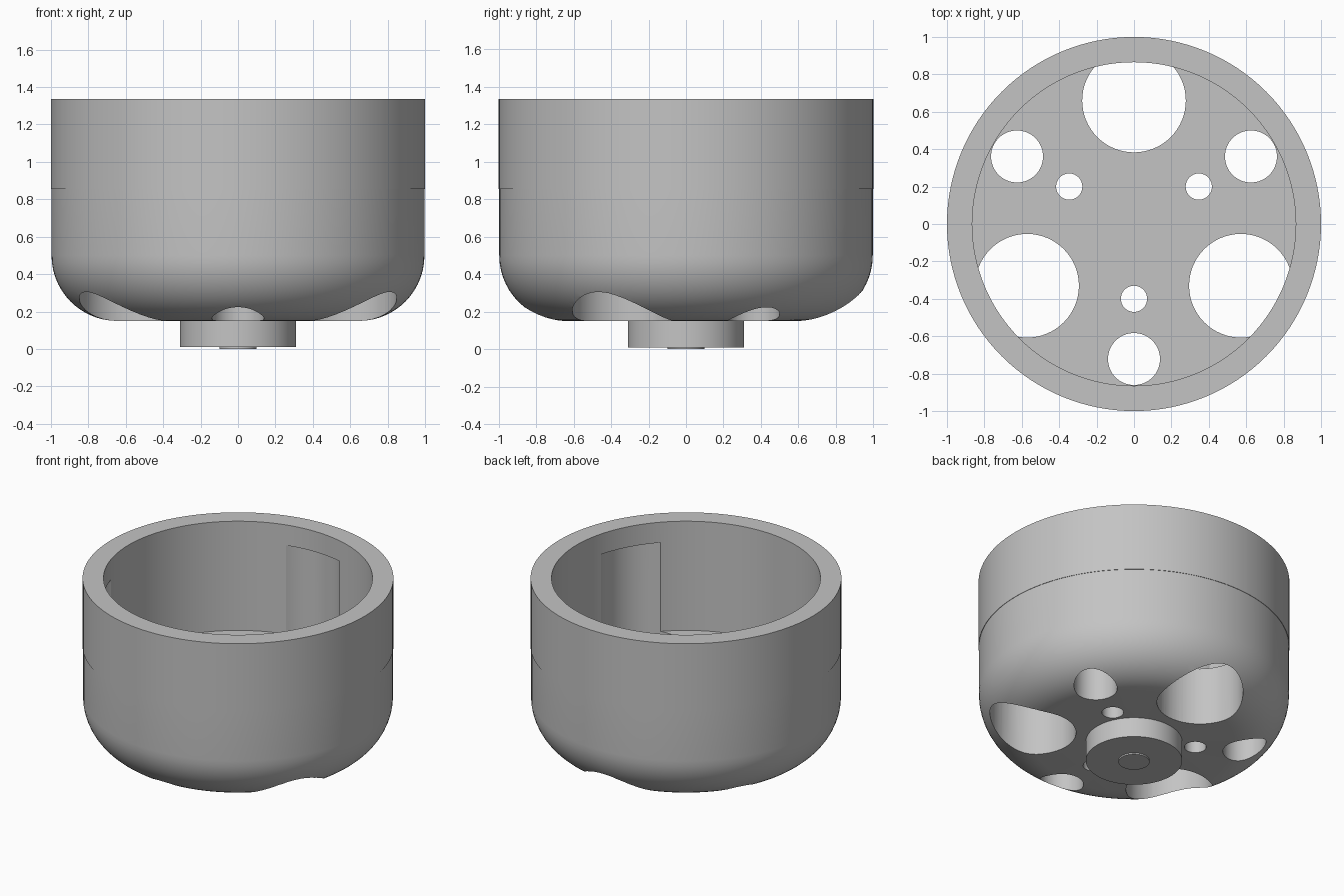
import bpy, bmesh
from math import sin, cos, pi, radians
from mathutils import Matrix, Vector

cube = bpy.data.objects.get("Cube")
if cube:
    bpy.data.objects.remove(cube, do_unlink=True)

SEGMENTS = 128
FLOOR_Z = 0.56
RIM_Z = 1.335
INNER_R = 0.865

grey = bpy.data.materials.new("metal grey")
grey.use_nodes = True
colour = (0.55, 0.55, 0.55, 1)
grey.diffuse_color = colour
grey.node_tree.nodes["Principled BSDF"].inputs["Base Color"].default_value = colour


def make_object(name, bm):
    bmesh.ops.recalc_face_normals(bm, faces=bm.faces)
    mesh = bpy.data.meshes.new(name)
    bm.to_mesh(mesh)
    bm.free()
    mesh.materials.append(grey)
    obj = bpy.data.objects.new(name, mesh)
    bpy.context.collection.objects.link(obj)
    return obj


def select_only(obj):
    bpy.ops.object.select_all(action='DESELECT')
    obj.select_set(True)
    bpy.context.view_layer.objects.active = obj


def lathe(name, profile):
    """Turn an (r, z) profile that starts and ends on the axis."""
    bm = bmesh.new()
    verts = [bm.verts.new((r, 0, z)) for r, z in profile]
    edges = [bm.edges.new(pair) for pair in zip(verts, verts[1:])]
    bmesh.ops.spin(bm, geom=verts + edges, cent=(0, 0, 0), axis=(0, 0, 1),
                   angle=2 * pi, steps=SEGMENTS, use_duplicate=False)
    bmesh.ops.remove_doubles(bm, verts=bm.verts, dist=0.0005)
    return make_object(name, bm)


def add_drill(bm, angle, distance, radius, bottom, top):
    a = radians(angle)
    place = Vector((distance * cos(a), distance * sin(a), (bottom + top) / 2))
    bmesh.ops.create_cone(bm, cap_ends=True, segments=64, radius1=radius,
                          radius2=radius, depth=top - bottom,
                          matrix=Matrix.Translation(place))


# Cup with rounded lower edge, thick floor and a fine step around the side
fillet = 0.35
side_r = 0.997
steps = 14
curve = [(side_r - fillet + fillet * sin(i / steps * pi / 2),
          0.15 + fillet - fillet * cos(i / steps * pi / 2)) for i in range(steps + 1)]
cup = lathe("cup", [(0, 0.15)] + curve + [
    (side_r, 0.855), (1, 0.855), (1, RIM_Z),
    (INNER_R, RIM_Z), (INNER_R, FLOOR_Z), (0, FLOOR_Z)])

# Three sets of floor holes; the large ones also groove the inner wall
bm = bmesh.new()
for turn in (0, 120, 240):
    add_drill(bm, 90 + turn, 0.66, 0.277, -0.1, 1.19)
    add_drill(bm, 30 + turn, 0.722, 0.139, -0.1, 0.8)
    add_drill(bm, 30 + turn, 0.4, 0.07, -0.1, 0.8)
drills = make_object("hole_cutter", bm)
drills.hide_render = True

cut = cup.modifiers.new("holes", 'BOOLEAN')
cut.operation = 'DIFFERENCE'
cut.solver = 'EXACT'
cut.object = drills
select_only(cup)
bpy.ops.object.modifier_apply(modifier=cut.name)
bpy.data.objects.remove(drills, do_unlink=True)

# Hub below the floor with a small raised pad
hub = lathe("hub", [(0, 0), (0.1, 0), (0.1, 0.01), (0.31, 0.01), (0.31, 0.17), (0, 0.17)])

for part in (cup, hub):
    select_only(part)
    bpy.ops.object.shade_smooth_by_angle(angle=radians(30))
